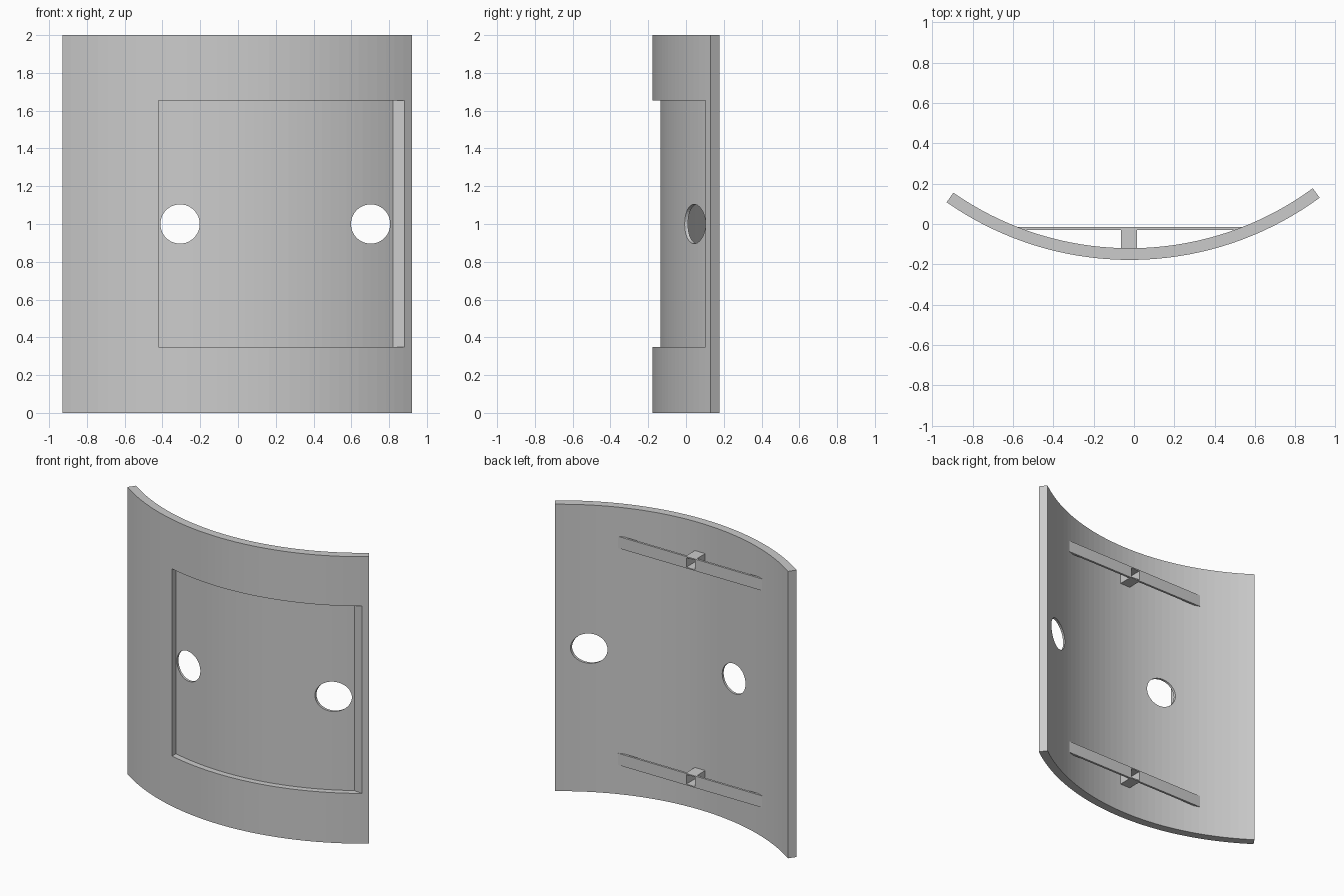
import bpy
import bmesh
from math import sin, cos, asin, pi, radians

if "Cube" in bpy.data.objects:
    bpy.data.objects.remove(bpy.data.objects["Cube"], do_unlink=True)

CX, CY = -0.02, 1.41                      # axis of the curved wall
R_OUT, R_IN, R_FLOOR = 1.588, 1.53, 1.546

grey = bpy.data.materials.new("plain grey")
grey.use_nodes = True
colour = (0.6, 0.6, 0.6, 1)
grey.diffuse_color = colour
grey.node_tree.nodes["Principled BSDF"].inputs["Base Color"].default_value = colour


def arc(radius, start, end, steps):
    """Points on the wall's circle; angle 0 is the frontmost point."""
    angles = [start + (end - start) * i / steps for i in range(steps + 1)]
    return [(CX + radius * sin(a), CY - radius * cos(a)) for a in angles]


def prism(name, outline, z0, z1):
    """Extrude a plan outline from z0 to z1."""
    bm = bmesh.new()
    base = bm.faces.new([bm.verts.new((x, y, z0)) for x, y in outline])
    top = bmesh.ops.extrude_face_region(bm, geom=[base])["geom"]
    verts = [v for v in top if isinstance(v, bmesh.types.BMVert)]
    bmesh.ops.translate(bm, verts=verts, vec=(0, 0, z1 - z0))
    bmesh.ops.recalc_face_normals(bm, faces=bm.faces)
    mesh = bpy.data.meshes.new(name)
    bm.to_mesh(mesh)
    bm.free()
    mesh.materials.append(grey)
    obj = bpy.data.objects.new(name, mesh)
    bpy.context.collection.objects.link(obj)
    return obj


def rect(x0, x1, y0, y1):
    return [(x0, y0), (x1, y0), (x1, y1), (x0, y1)]


def cut(target, cutter):
    """Subtract the cutter, then discard it."""
    cutter.hide_render = True
    mod = target.modifiers.new("cut", "BOOLEAN")
    mod.operation, mod.solver, mod.object = "DIFFERENCE", "EXACT", cutter
    bpy.context.view_layer.objects.active = target
    bpy.ops.object.modifier_apply(modifier=mod.name)
    bpy.data.objects.remove(cutter, do_unlink=True)


# Curved wall
left, right = radians(-34.9), radians(36.3)
wall = prism("curved_wall",
             arc(R_OUT, left, right, 36) + arc(R_IN, right, left, 36), 0, 2)

# Shallow front recess: straight side wall at one end, flat step at the other
floor = arc(R_FLOOR, asin((-0.42 - CX) / R_FLOOR), asin((0.82 - CX) / R_FLOOR), 28)
cut(wall, prism("recess_cutter",
                floor + [(0.885, 0.103), (0.885, -0.4), (-0.42, -0.4)], 0.35, 1.655))

# Two round holes running front to back
for x in (-0.307, 0.702):
    bpy.ops.mesh.primitive_cylinder_add(vertices=48, radius=0.104, depth=2,
                                        location=(x, 0, 1), rotation=(pi / 2, 0, 0))
    cut(wall, bpy.context.object)

# Rear cross bars, each with a hollow centre bracket
for level, z0 in (("lower", 0.203), ("upper", 1.715)):
    z1 = z0 + 0.082
    for side, s in (("left", 1), ("right", -1)):
        bar = [(0.039, -0.03), (0.53, -0.03), (0.57, -0.015), (0.039, -0.015)]
        prism(f"{level}_{side}_bar", [(CX - 0.005 + s * x, y) for x, y in bar], z0, z1)
    bracket = prism(f"{level}_bracket", rect(-0.065, 0.015, -0.13, -0.015), z0, z1)
    cut(bracket, prism("pocket_cutter", rect(-0.058, 0.008, -0.115, 0.1),
                       z0 + 0.008, z1 - 0.008))
